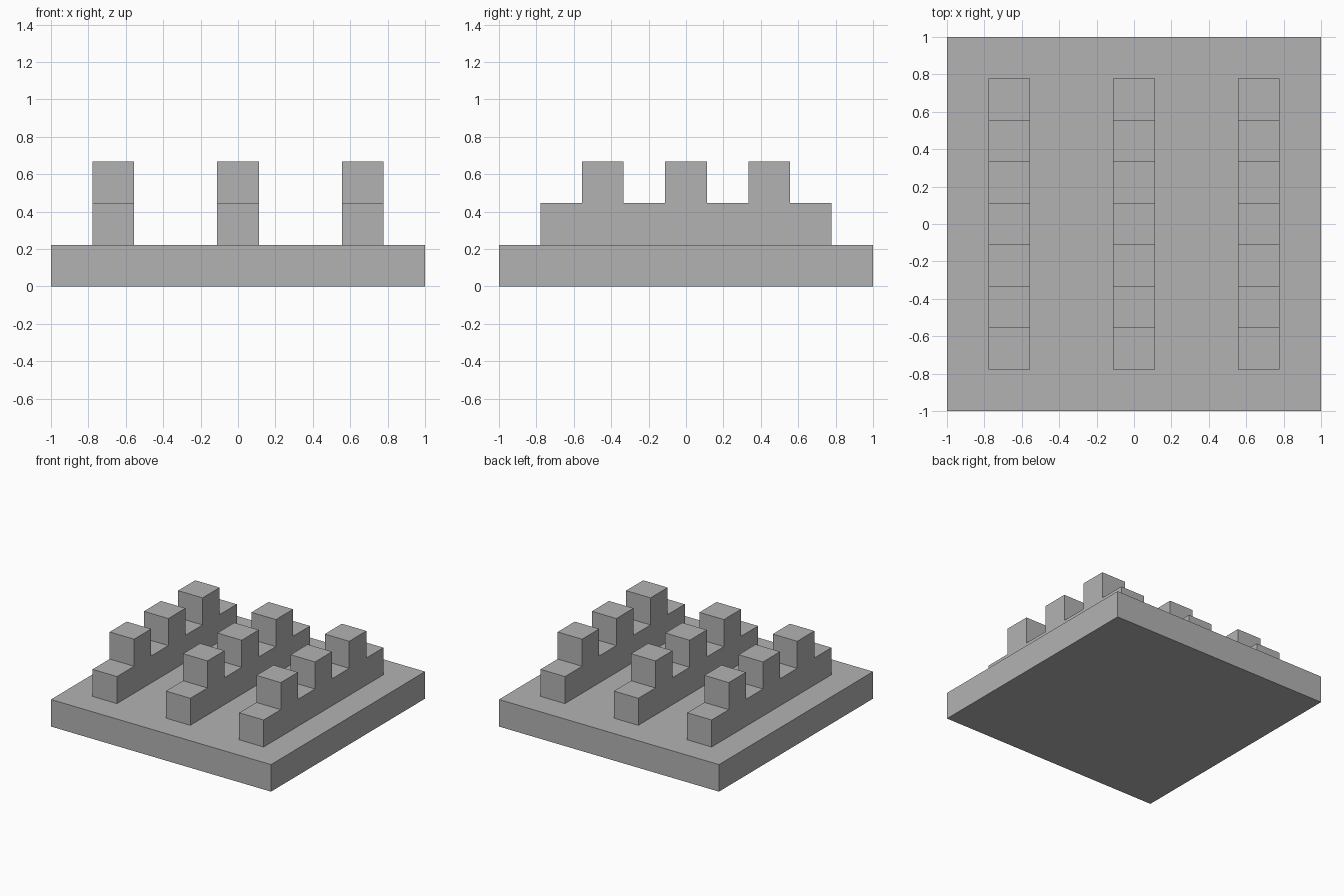
import bpy
import bmesh
from mathutils import Vector

U = 2 / 9  # grid unit: the base is nine units wide

cube = bpy.data.objects.get("Cube")
if cube:
    bpy.data.objects.remove(cube, do_unlink=True)

# Single grey material
GREY = (0.45, 0.45, 0.45, 1)
grey = bpy.data.materials.new("plain grey")
grey.use_nodes = True
grey.diffuse_color = GREY
grey.node_tree.nodes["Principled BSDF"].inputs["Base Color"].default_value = GREY


def extrude_profile(name, profile, x, width):
    """Extrude a (y, z) outline, in grid units, along x about a centre."""
    bm = bmesh.new()
    verts = [bm.verts.new(Vector((x - width / 2, y, z)) * U) for y, z in profile]
    face = bm.faces.new(verts)
    out = bmesh.ops.extrude_face_region(bm, geom=[face], use_keep_orig=True)
    moved = [g for g in out["geom"] if isinstance(g, bmesh.types.BMVert)]
    bmesh.ops.translate(bm, verts=moved, vec=(width * U, 0, 0))
    bmesh.ops.recalc_face_normals(bm, faces=bm.faces)
    mesh = bpy.data.meshes.new(name)
    bm.to_mesh(mesh)
    bm.free()
    mesh.materials.append(grey)
    obj = bpy.data.objects.new(name, mesh)
    bpy.context.collection.objects.link(obj)
    return obj


# Square base slab
extrude_profile("base_slab", [(-4.5, 0), (4.5, 0), (4.5, 1), (-4.5, 1)], 0, 9)

# Ridge outline: a low wall with three square teeth
outline = [(-3.5, 1), (-3.5, 2)]
for y in (-2, 0, 2):
    outline += [(y - 0.5, 2), (y - 0.5, 3), (y + 0.5, 3), (y + 0.5, 2)]
outline += [(3.5, 2), (3.5, 1)]

# Three parallel toothed ridges
for side, x in (("right", -3), ("middle", 0), ("left", 3)):
    extrude_profile(f"{side}_toothed_ridge", outline, x, 1)
